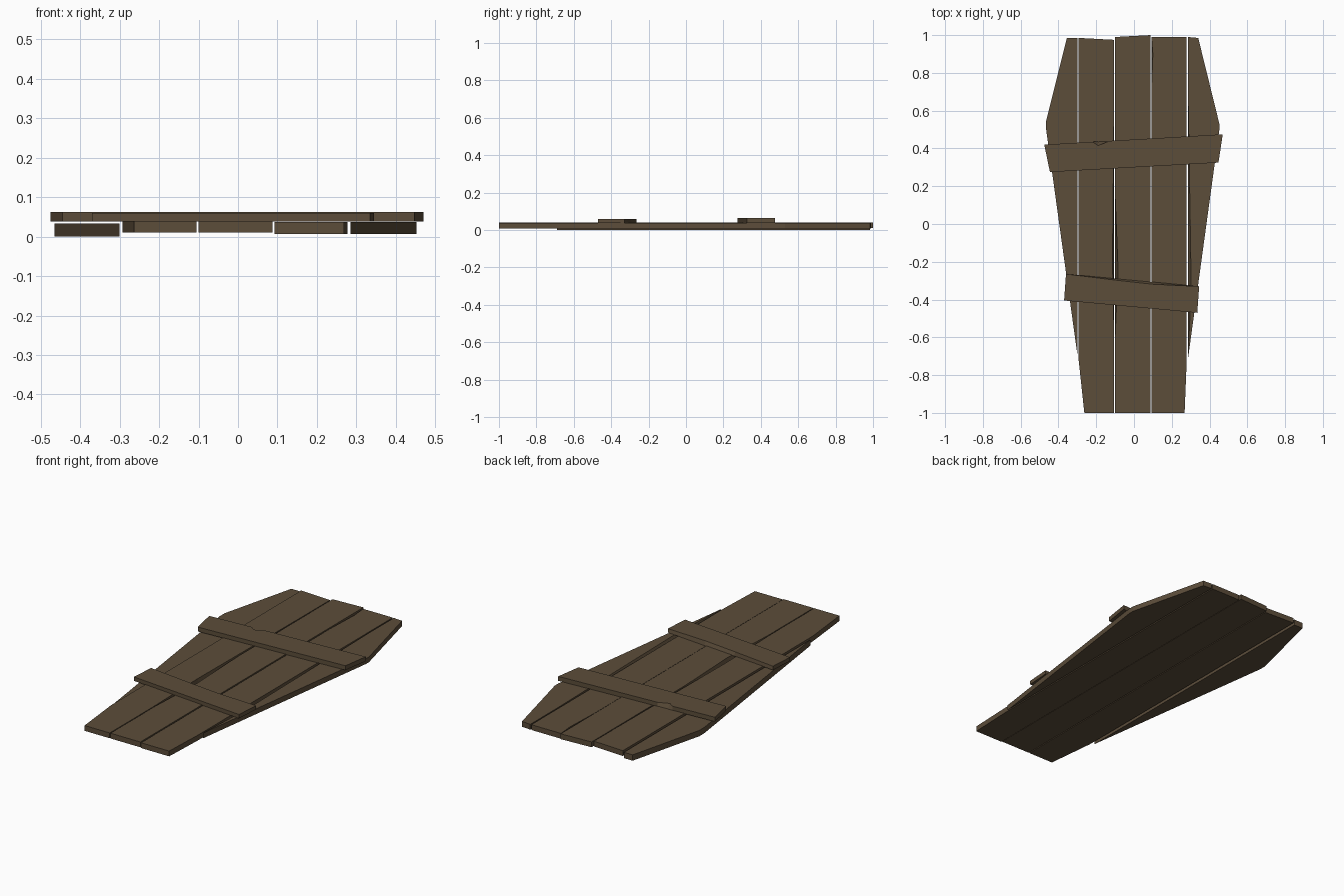
import bpy, bmesh

wood = bpy.data.materials.new("weathered brown wood")
wood.diffuse_color = (0.107, 0.074, 0.042, 1)


def board(name, outline, z0, z1):
    """Extruded outline; a point (x, y, dx, dy) shifts its top corner to make worn edges."""
    bm = bmesh.new()
    low, top = [], []
    for p in outline:
        dx, dy = p[2:] if len(p) == 4 else (0, 0)
        low.append(bm.verts.new((p[0], p[1], z0)))
        top.append(bm.verts.new((p[0] + dx, p[1] + dy, z1)))
    bm.faces.new(low)
    bm.faces.new(top)
    n = len(low)
    for i in range(n):
        j = (i + 1) % n
        bm.faces.new((low[i], low[j], top[j], top[i]))
    bmesh.ops.recalc_face_normals(bm, faces=bm.faces)
    me = bpy.data.meshes.new(name)
    bm.to_mesh(me)
    bm.free()
    me.materials.append(wood)
    ob = bpy.data.objects.new(name, me)
    bpy.context.collection.objects.link(ob)
    return ob


# Lid planks, left to right
board("left_outer_plank", [(-0.30, 0.985), (-0.355, 0.985), (-0.465, 0.545),
      (-0.465, 0.50), (-0.30, -0.69)], 0.0, 0.033)
board("left_plank", [(-0.105, 0.975), (-0.293, 0.985), (-0.293, -0.72), (-0.263, -1),
      (-0.105, -1), (-0.105, -0.61), (-0.105, -0.2, -0.009, 0), (-0.105, 0.3, -0.004, 0),
      (-0.105, 0.78)], 0.01, 0.04)
board("middle_plank", [(0.087, 1.0), (-0.10, 0.99), (-0.10, 0.15), (-0.10, -0.25, 0.016, 0),
      (-0.10, -0.6), (-0.10, -1), (0.087, -1)], 0.01, 0.04)
board("right_plank", [(0.278, 0.99), (0.092, 0.99), (0.092, 0.9, 0.008, 0), (0.092, 0.7),
      (0.092, -1), (0.268, -1), (0.278, -0.75)], 0.007, 0.037)
board("right_outer_plank", [(0.34, 0.985), (0.285, 0.99), (0.285, 0.75),
      (0.285, 0.3, 0.008, 0), (0.285, -0.35, 0.018, 0), (0.285, -0.72), (0.452, 0.50),
      (0.452, 0.53)], 0.007, 0.037)

# Crooked cross battens
board("upper_batten", [(-0.475, 0.42), (-0.445, 0.275), (0.447, 0.325), (0.47, 0.475),
      (0.15, 0.456), (-0.13, 0.440), (-0.19, 0.437, 0, -0.022), (-0.22, 0.435)],
      0.038, 0.063)
board("lower_batten", [(-0.36, -0.265), (-0.37, -0.405), (0.335, -0.47), (0.345, -0.33),
      (0.1, -0.307, 0, -0.012), (-0.1, -0.289, 0, -0.008)], 0.038, 0.06)
